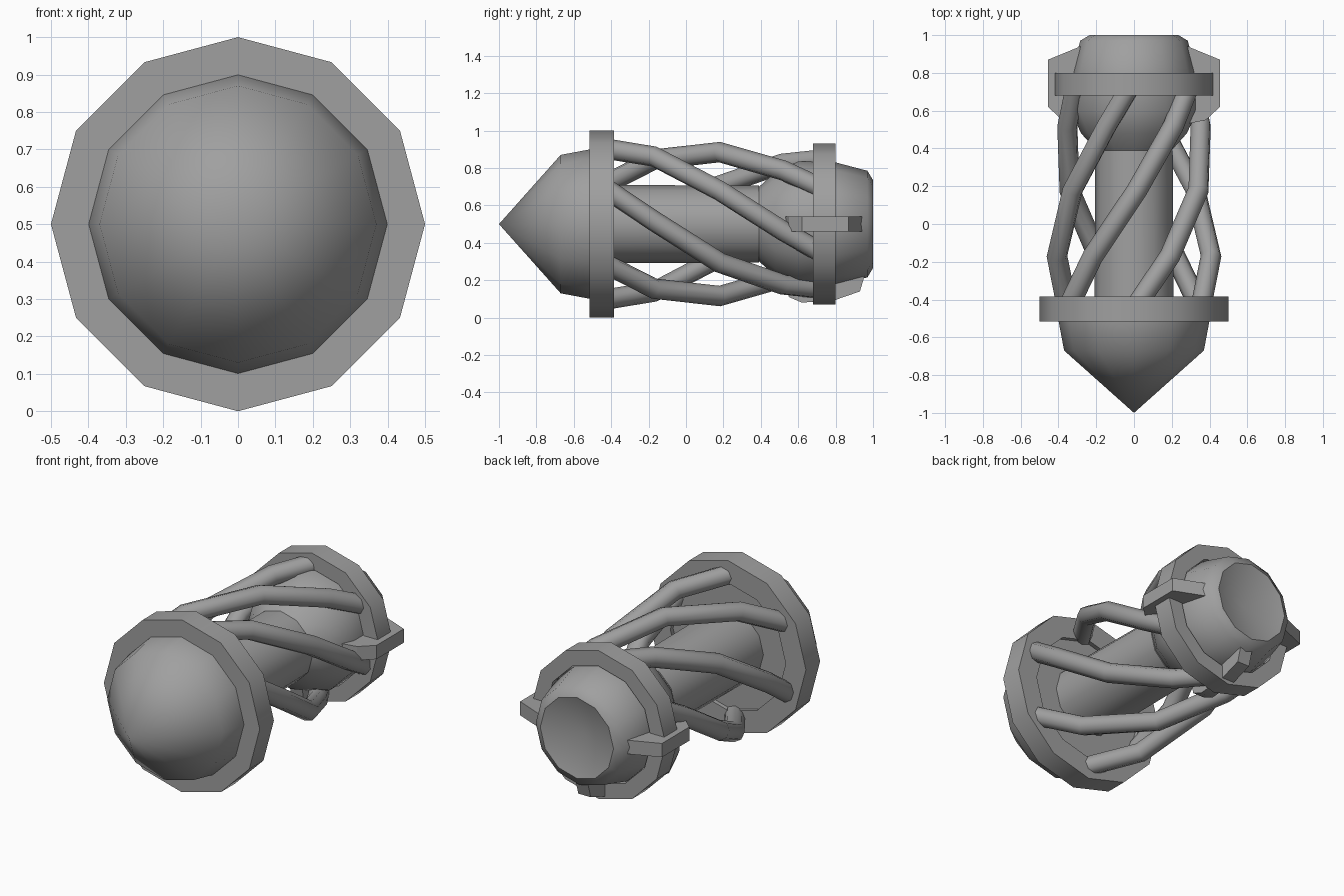
import bpy, bmesh, math
from mathutils import Vector

cube = bpy.data.objects.get("Cube")
if cube:
    bpy.data.objects.remove(cube, do_unlink=True)

SIDES = 12
AXIS_Z = 0.5

grey = bpy.data.materials.new("plain_grey")
grey.use_nodes = True
colour = (0.35, 0.35, 0.35, 1)
grey.diffuse_color = colour
grey.node_tree.nodes["Principled BSDF"].inputs["Base Color"].default_value = colour


def around(y, radius, angle):
    """Point at a radius and angle about the long axis."""
    return Vector((radius * math.cos(angle), y, AXIS_Z + radius * math.sin(angle)))


def finish(obj, smooth=45):
    if not obj.data.materials:
        obj.data.materials.append(grey)
    bpy.ops.object.select_all(action="DESELECT")
    obj.select_set(True)
    bpy.context.view_layer.objects.active = obj
    bpy.ops.object.shade_smooth_by_angle(angle=math.radians(smooth))


def add_mesh(name, bm, smooth=45):
    bmesh.ops.remove_doubles(bm, verts=bm.verts, dist=0.0001)
    bmesh.ops.recalc_face_normals(bm, faces=bm.faces)
    mesh = bpy.data.meshes.new(name)
    bm.to_mesh(mesh)
    bm.free()
    obj = bpy.data.objects.new(name, mesh)
    bpy.context.collection.objects.link(obj)
    finish(obj, smooth)
    return obj


def revolve(name, profile, closed=False):
    """Turn a (y, radius) profile about the long axis."""
    bm = bmesh.new()
    verts = [bm.verts.new(around(y, r, 0)) for y, r in profile]
    edges = [bm.edges.new(pair) for pair in zip(verts, verts[1:])]
    if closed:
        edges.append(bm.edges.new((verts[-1], verts[0])))
    bmesh.ops.spin(bm, geom=verts + edges, cent=(0, 0, AXIS_Z), axis=(0, 1, 0),
                   angle=math.tau, steps=SIDES, use_merge=False)
    return add_mesh(name, bm)


def ring(name, front, back, inner, outer):
    revolve(name, [(front, inner), (front, outer), (back, outer), (back, inner)], True)


def fin(name, angle, outline, half=0.04):
    """Flat plate whose (y, radius) outline stands out from the axis."""
    side = Vector((-math.sin(angle), 0, math.cos(angle))) * half
    bm = bmesh.new()
    face = bm.faces.new([bm.verts.new(around(y, r, angle) - side) for y, r in outline])
    result = bmesh.ops.extrude_face_region(bm, geom=[face])
    moved = [v for v in result["geom"] if isinstance(v, bmesh.types.BMVert)]
    bmesh.ops.translate(bm, verts=moved, vec=side * 2)
    add_mesh(name, bm, 30)


def rib(name, start, path):
    """Twisted bar from the front ring to the rear ring."""
    curve = bpy.data.curves.new(name, "CURVE")
    curve.dimensions = "3D"
    curve.bevel_depth = 0.055
    curve.bevel_resolution = 2
    curve.use_fill_caps = True
    spline = curve.splines.new("POLY")
    spline.points.add(len(path) - 1)
    for point, (y, r) in zip(spline.points, path):
        turn = math.radians(start - 99 * (y + 0.4))
        point.co = (*around(y, r, turn), 1)
    obj = bpy.data.objects.new(name, curve)
    bpy.context.collection.objects.link(obj)
    curve.materials.append(grey)
    bpy.ops.object.select_all(action="DESELECT")
    obj.select_set(True)
    bpy.context.view_layer.objects.active = obj
    bpy.ops.object.convert(target="MESH")
    finish(bpy.context.view_layer.objects.active, 50)


# Pointed nose, central shaft and rear pod with a dished end
revolve("nose", [(-1, 0), (-0.67, 0.37), (-0.5, 0.402), (-0.41, 0.402), (-0.41, 0)])
revolve("shaft", [(-0.45, 0), (-0.45, 0.21), (0.39, 0.205), (0.39, 0)])
revolve("rear_pod", [(0.38, 0), (0.38, 0.19), (0.48, 0.28), (0.6, 0.335), (0.78, 0.335),
                     (0.97, 0.285), (1, 0.235), (0.93, 0)])

# Rings
ring("front_ring", -0.515, -0.385, 0.37, 0.5)
ring("rear_ring", 0.68, 0.8, 0.34, 0.43)

# Six twisted ribs
rib_path = [(-0.47, 0.41), (-0.17, 0.408), (0.18, 0.385), (0.52, 0.355), (0.76, 0.35)]
for i in range(6):
    rib(f"rib_{i + 1}", 25 + 60 * i, rib_path)

# Fins on both sides and below
side_outline = [(0.53, 0.28), (0.55, 0.38), (0.62, 0.455), (0.87, 0.455), (0.95, 0.26)]
fin("left_fin", 0, side_outline)
fin("right_fin", math.pi, side_outline)
fin("bottom_fin", -math.pi / 2,
    [(0.53, 0.28), (0.55, 0.39), (0.62, 0.42), (0.8, 0.405), (0.93, 0.36), (0.96, 0.26)])
